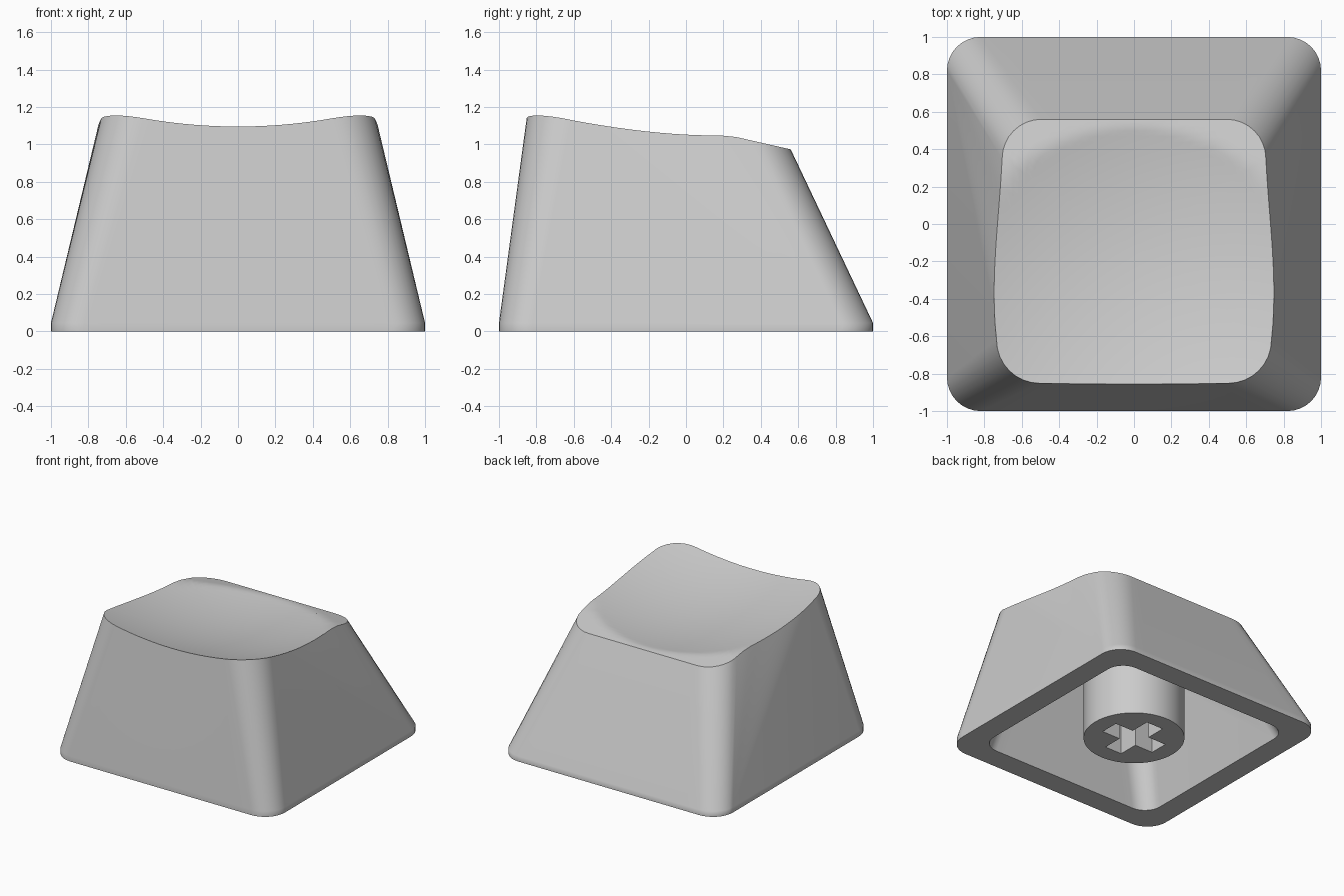
import bpy, bmesh, math

if "Cube" in bpy.data.objects:
    bpy.data.objects.remove(bpy.data.objects["Cube"])

gray = bpy.data.materials.new("medium gray plastic")
gray.diffuse_color = (0.6, 0.6, 0.6, 1)
gray.use_nodes = True
gray.node_tree.nodes["Principled BSDF"].inputs["Base Color"].default_value = gray.diffuse_color

EDGE, ARC, SIDE = 8, 8, 12      # segments per half edge, corner and side
INNER, THICK = 0.816, 0.165     # cavity outline scale and top thickness
STEPS, CY = 22, -0.12           # rings across the dish and its centre


def loop(front, fr, back, br, side, bow=0.0):
    """Closed outline from front and back corner centres and radii; side(t) gives the side points."""
    half = []
    for i in range(EDGE):
        t = i / EDGE
        half.append((front[0] * t, front[1] - fr - bow * (1 - t * t)))
    for i in range(ARC + 1):
        a = math.radians(-90 + 90 * i / ARC)
        half.append((front[0] + fr * math.cos(a), front[1] + fr * math.sin(a)))
    half += [side(i / SIDE) for i in range(1, SIDE)]
    for i in range(ARC + 1):
        a = math.radians(90 * i / ARC)
        half.append((back[0] + br * math.cos(a), back[1] + br * math.sin(a)))
    half += [(back[0] * (1 - i / EDGE), back[1] + br) for i in range(1, EDGE + 1)]
    return half + [(-x, y) for x, y in reversed(half[1:-1])]


def top_z(x, y):
    """Scooped dish limited by a plane sloping down to the back."""
    dish = 0.955 + 0.178 * x * x + 0.15 * (y - 0.11) ** 2
    return min(dish, 1.05 - 0.227 * (y - 0.22))


def dish_rings(outline, drop):
    """Rings shrinking from an outline to the dish centre."""
    out = []
    for k in range(STEPS):
        s = 1 - k / STEPS
        pts = [(x * s, CY + (y - CY) * s) for x, y in outline]
        out.append([(x, y, top_z(x, y) - drop) for x, y in pts])
    return out


def finish(ob, angle):
    ob.data.materials.append(gray)
    bpy.ops.object.select_all(action='DESELECT')
    ob.select_set(True)
    bpy.context.view_layer.objects.active = ob
    bpy.ops.object.shade_smooth_by_angle(angle=math.radians(angle))


def make_object(name, bm):
    bmesh.ops.recalc_face_normals(bm, faces=bm.faces)
    me = bpy.data.meshes.new(name)
    bm.to_mesh(me)
    bm.free()
    ob = bpy.data.objects.new(name, me)
    bpy.context.collection.objects.link(ob)
    return ob


# Outlines: the side walls fan out from the back bottom corner
base = loop((0.82, -0.82), 0.18, (0.82, 0.82), 0.18, lambda t: (1.0, 0.82))
rim = loop((0.503, -0.62), 0.232, (0.495, 0.35), 0.21,
           lambda t: (0.735 + 0.11 * t - 0.263 * t**2 + 0.123 * t**3,
                      -0.62 + 0.97 * t), bow=0.004)
opening = [(x * INNER, y * INNER) for x, y in base]
ceiling = [(x * INNER, y * INNER) for x, y in rim]

# Cap shell: ceiling, cavity walls, bottom lip, outer walls and dished top
rings = dish_rings(ceiling, THICK)[::-1]
rings += [[(x, y, 0.0) for x, y in opening],
          [(x, y, 0.0) for x, y in base],
          [(x, y, 0.045) for x, y in base]]
rings += dish_rings(rim, 0)

bm = bmesh.new()
rows = [[bm.verts.new(p) for p in ring] for ring in rings]
n = len(rim)
for a, b in zip(rows, rows[1:]):
    for i in range(n):
        j = (i + 1) % n
        bm.faces.new((a[i], a[j], b[j], b[i]))
for row, drop in ((rows[0], THICK), (rows[-1], 0)):
    centre = bm.verts.new((0, CY, top_z(0, CY) - drop))
    for i in range(n):
        bm.faces.new((row[i], row[(i + 1) % n], centre))
bmesh.ops.remove_doubles(bm, verts=bm.verts, dist=0.0001)
cap = make_object("cap_shell", bm)
finish(cap, 30)
weighted = cap.modifiers.new("even_shading", 'WEIGHTED_NORMAL')
weighted.keep_sharp = True

# Stem: round post under the cap
bpy.ops.mesh.primitive_cylinder_add(vertices=64, radius=0.38, depth=0.86, location=(0, 0, 0.43))
stem = bpy.context.object
stem.name = "stem"

# Cross-shaped socket cut into the stem
L, W = 0.243, 0.077
quarter = [(L, -W), (L, W), (W, W)]
cross = []
for k in range(4):
    c, s = round(math.cos(k * math.pi / 2)), round(math.sin(k * math.pi / 2))
    cross += [(c * x - s * y, s * x + c * y) for x, y in quarter]
bm = bmesh.new()
face = bm.faces.new([bm.verts.new((x, y, -0.1)) for x, y in cross])
ext = bmesh.ops.extrude_face_region(bm, geom=[face])
for v in ext["geom"]:
    if isinstance(v, bmesh.types.BMVert):
        v.co.z = 0.47
cutter = make_object("socket_cutter", bm)
cutter.hide_render = True

cut = stem.modifiers.new("socket", 'BOOLEAN')
cut.operation = 'DIFFERENCE'
cut.solver = 'EXACT'
cut.object = cutter
bpy.context.view_layer.objects.active = stem
bpy.ops.object.modifier_apply(modifier=cut.name)
bpy.data.objects.remove(cutter)
finish(stem, 30)
